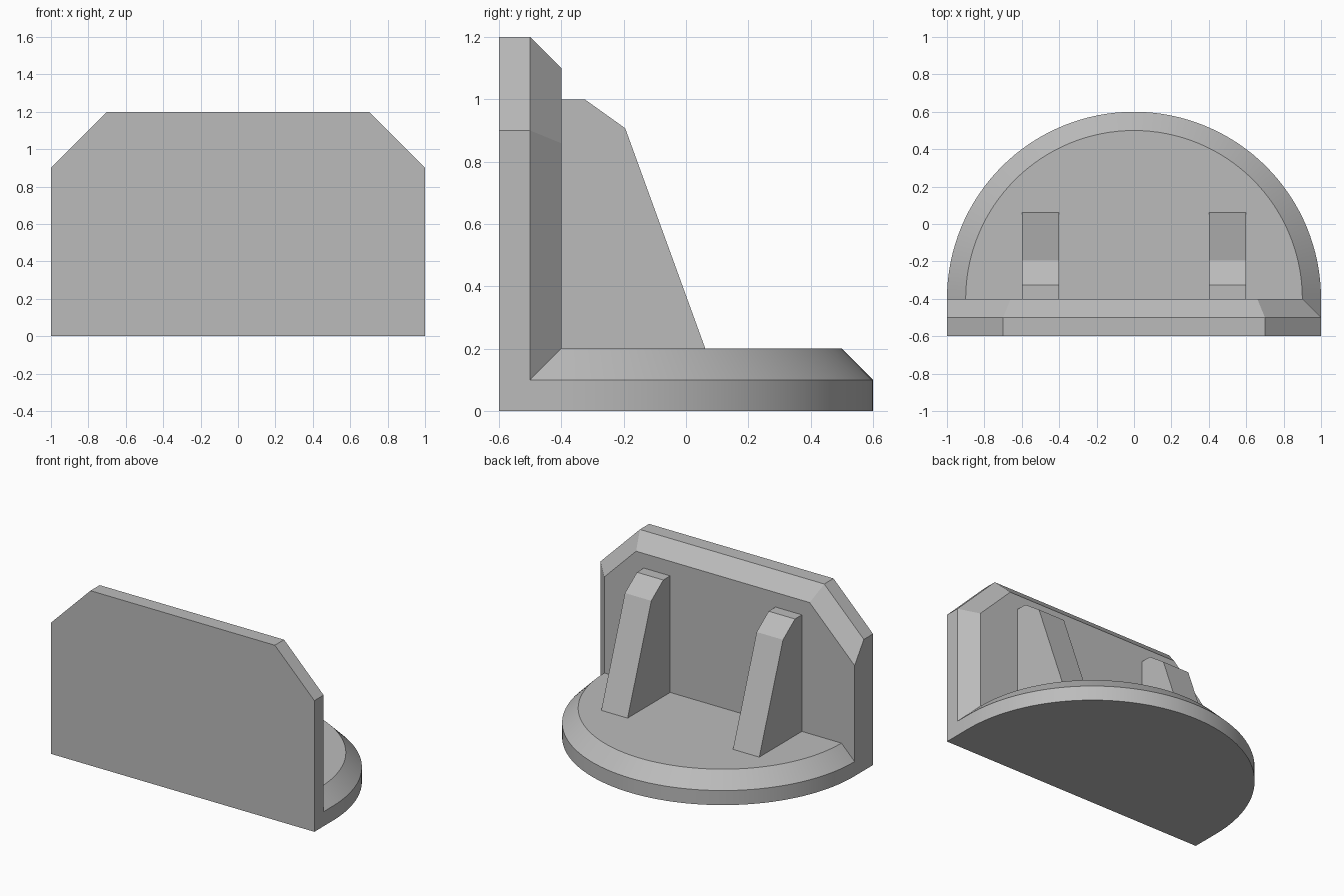
import bpy, bmesh, math

if "Cube" in bpy.data.objects:
    bpy.data.objects.remove(bpy.data.objects["Cube"])

grey = bpy.data.materials.new("plain_grey")
grey.diffuse_color = (0.5, 0.5, 0.5, 1)
grey.use_nodes = True
grey.node_tree.nodes["Principled BSDF"].inputs["Base Color"].default_value = grey.diffuse_color


def loft(name, loops):
    """Solid through a stack of matching point loops, capped at both ends."""
    bm = bmesh.new()
    rings = [[bm.verts.new(p) for p in loop] for loop in loops]
    n = len(rings[0])
    for a, b in zip(rings, rings[1:]):
        for i in range(n):
            j = (i + 1) % n
            bm.faces.new((a[i], a[j], b[j], b[i]))
    bm.faces.new(rings[0][::-1])
    bm.faces.new(rings[-1])
    bmesh.ops.recalc_face_normals(bm, faces=bm.faces[:])
    mesh = bpy.data.meshes.new(name)
    bm.to_mesh(mesh)
    bm.free()
    mesh.materials.append(grey)
    obj = bpy.data.objects.new(name, mesh)
    bpy.context.collection.objects.link(obj)
    return obj


# Upright plate: clipped top corners, bevelled rear edge on all but the left side
outer = [(-1, 0), (1, 0), (1, 0.9), (0.7, 1.2), (-0.7, 1.2), (-1, 0.9)]
inner = [(-1, 0), (0.9, 0), (0.9, 0.859), (0.659, 1.1), (-0.659, 1.1), (-1, 0.759)]
plate = loft("upright_plate", [[(x, y, z) for x, z in pts]
             for y, pts in ((-0.6, outer), (-0.5, outer), (-0.4, inner))])


# Half-round base with a bevelled top rim
def half_round(r, z, steps=64):
    arc = [(r * math.cos(math.pi * i / steps), -0.4 + r * math.sin(math.pi * i / steps), z)
           for i in range(steps + 1)]
    return [(r, -0.5, z)] + arc + [(-r, -0.5, z)]


base = loft("half_round_base", [half_round(1, 0), half_round(1, 0.1), half_round(0.9, 0.2)])

# Two bracing ribs between plate and base
rib_profile = [(-0.45, 0.15), (-0.45, 1), (-0.325, 1), (-0.195, 0.907),
               (0.062, 0.2), (0.08, 0.15)]
ribs = []
for side, x0 in (("left", -0.6), ("right", 0.4)):
    ribs.append(loft(side + "_rib", [[(x, y, z) for y, z in rib_profile]
                                     for x in (x0, x0 + 0.2)]))

# Fuse the parts into one solid bracket
for part in [base] + ribs:
    mod = plate.modifiers.new("join_" + part.name, 'BOOLEAN')
    mod.operation = 'UNION'
    mod.solver = 'EXACT'
    mod.object = part
bpy.context.view_layer.objects.active = plate
plate.select_set(True)
for mod in list(plate.modifiers):
    bpy.ops.object.modifier_apply(modifier=mod.name)
for part in [base] + ribs:
    bpy.data.objects.remove(part)
plate.name = "bracket_body"
bpy.ops.object.shade_smooth_by_angle(angle=math.radians(20))
